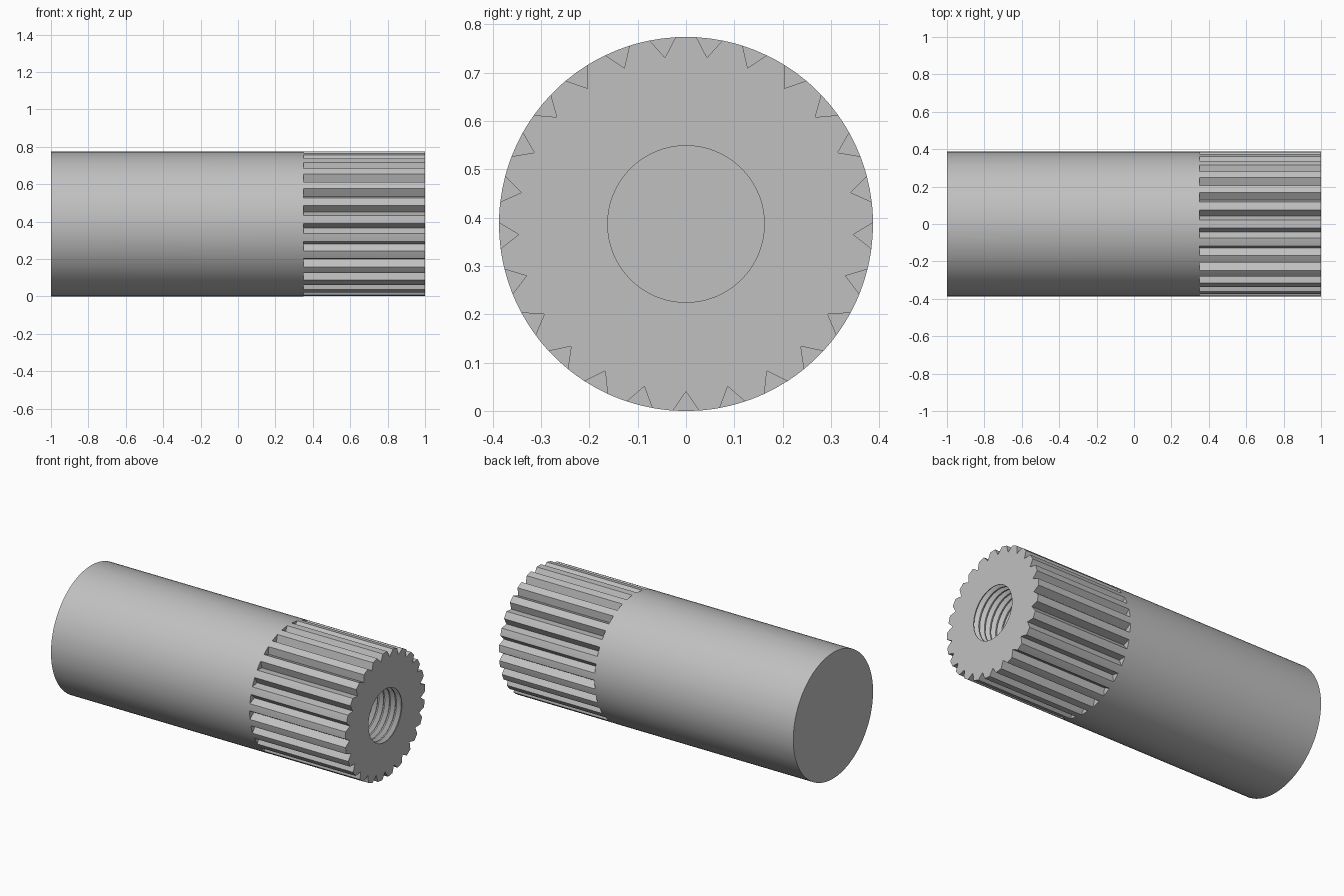
import bpy
import bmesh
from math import sin, cos, radians

cube = bpy.data.objects.get("Cube")
if cube:
    bpy.data.objects.remove(cube, do_unlink=True)

R = 0.387            # shaft radius
ROOT = 0.347         # radius at the bottom of a groove
BORE = 0.162         # bore radius at the thread crests
THREAD = 0.185       # radius at the thread roots
GROOVES = 25
PITCH = 0.04
TURNS = 15
SHOULDER = 0.35      # where the grooves begin

steel = bpy.data.materials.new("grey steel")
steel.use_nodes = True
grey = (0.53, 0.53, 0.53, 1)
steel.diffuse_color = grey
steel.node_tree.nodes["Principled BSDF"].inputs["Base Color"].default_value = grey

# Angles around the axis: groove edge, groove bottom, groove edge, two points on the land
STEPS = (-4, 0, 4, 6.13, 8.27)
angles = [radians(-90 + i * 360 / GROOVES + s) for i in range(GROOVES) for s in STEPS]
N = len(angles)

bm = bmesh.new()


def vert(x, r, a):
    return bm.verts.new((x, r * cos(a), R + r * sin(a)))


def ring(x, r):
    return [vert(x, r, a) for a in angles]


def bridge(a, b):
    for i in range(N):
        j = (i + 1) % N
        bm.faces.new((a[i], a[j], b[j], b[i]))


# Plain cylinder with a closed end
back = ring(-1, R)
shoulder = ring(SHOULDER, R)
bm.faces.new(back[::-1])
bridge(back, shoulder)

# Splined section: only the groove bottoms drop below the cylinder
is_root = [i % len(STEPS) == 1 for i in range(N)]
spline = [vert(SHOULDER, ROOT, a) if root else v
          for v, a, root in zip(shoulder, angles, is_root)]
for i in range(N):
    if is_root[i]:
        bm.faces.new((shoulder[i - 1], shoulder[i], shoulder[i + 1], spline[i]))
front = [vert(1, ROOT if root else R, a) for a, root in zip(angles, is_root)]
bridge(spline, front)

# End face and threaded blind bore
last = ring(1, BORE)
bridge(front, last)
for t in range(TURNS):
    x = 1 - t * PITCH
    for offset, r in ((0.1, BORE), (0.5, THREAD), (0.9, BORE)):
        nxt = ring(x - offset * PITCH, r)
        bridge(last, nxt)
        last = nxt
bm.faces.new(last)

bmesh.ops.recalc_face_normals(bm, faces=bm.faces)
mesh = bpy.data.meshes.new("splined_shaft")
bm.to_mesh(mesh)
bm.free()
mesh.materials.append(steel)
shaft = bpy.data.objects.new("splined_shaft", mesh)
bpy.context.collection.objects.link(shaft)

# Smooth round surfaces, sharp grooves and rims
bpy.ops.object.select_all(action="DESELECT")
shaft.select_set(True)
bpy.context.view_layer.objects.active = shaft
bpy.ops.object.shade_smooth_by_angle(angle=radians(25))
